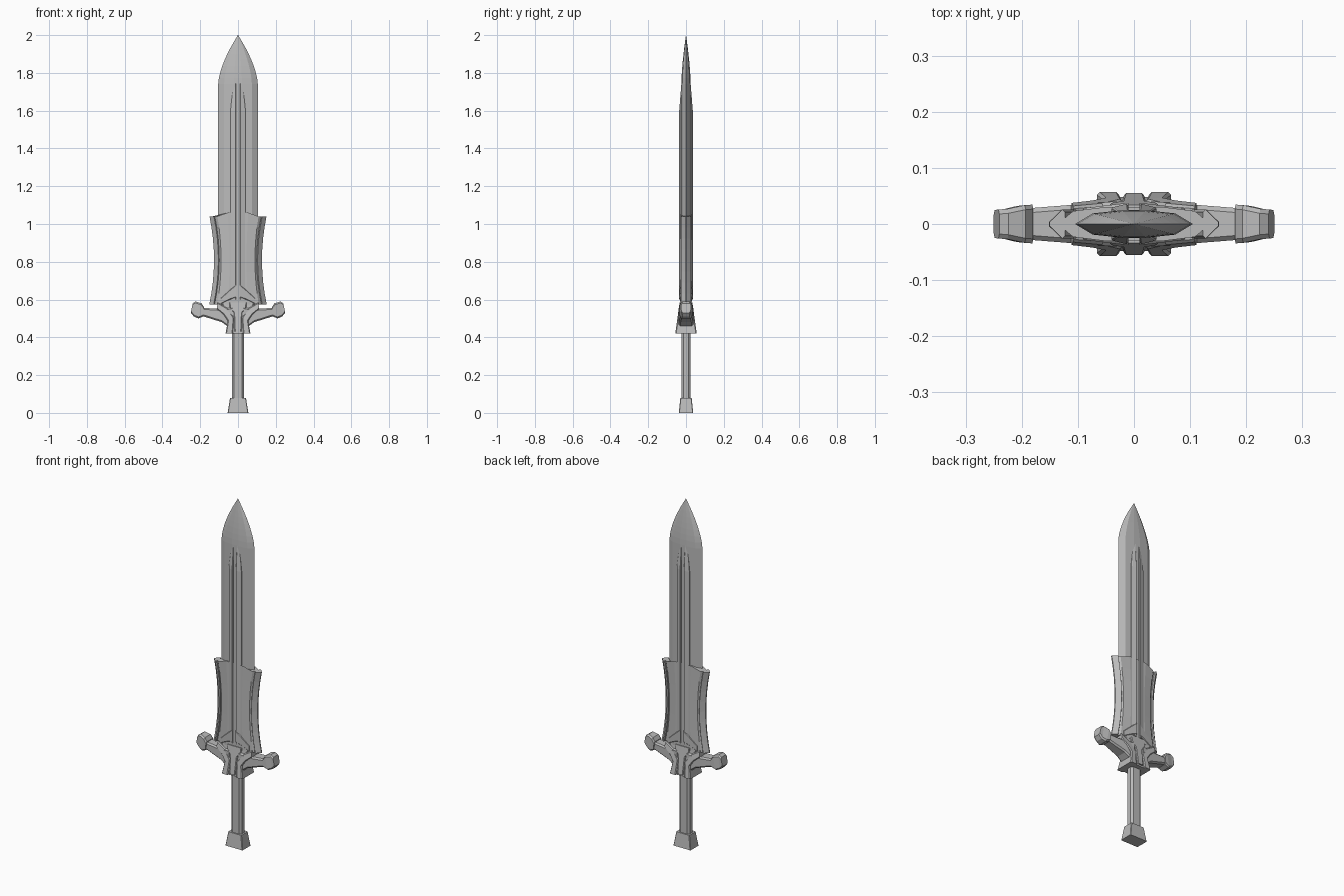
import bpy
import bmesh
from mathutils import Vector

cube = bpy.data.objects.get("Cube")
if cube:
    bpy.data.objects.remove(cube)

# One plain steel grey for the whole sword
grey = (0.5, 0.5, 0.5, 1)
steel = bpy.data.materials.new("steel_grey")
steel.use_nodes = True
steel.diffuse_color = grey
steel.node_tree.nodes["Principled BSDF"].inputs["Base Color"].default_value = grey


def loft(name, rings, mirror=False):
    """Skin closed rings of points, cap both ends, optionally mirror across x."""
    bm = bmesh.new()
    loops = [[bm.verts.new(point) for point in ring] for ring in rings]
    for low, high in zip(loops, loops[1:]):
        for i in range(len(low)):
            bm.faces.new((low[i - 1], low[i], high[i], high[i - 1]))
    bm.faces.new(loops[0])
    bm.faces.new(loops[-1])
    bmesh.ops.recalc_face_normals(bm, faces=bm.faces)
    mesh = bpy.data.meshes.new(name)
    bm.to_mesh(mesh)
    bm.free()
    mesh.materials.append(steel)
    obj = bpy.data.objects.new(name, mesh)
    bpy.context.collection.objects.link(obj)
    if mirror:
        modifier = obj.modifiers.new("Mirror", "MIRROR")
        modifier.use_mirror_merge = False


def bar(name, sections, depth, chamfer=0.005, mirror=True):
    """Chamfered bar through (start, end) lines, with its depth set by a rule."""
    rings = []
    for start, end in sections:
        a = Vector((start[0], 0, start[1]))
        b = Vector((end[0], 0, end[1]))
        span = b - a
        depth_a, depth_b = depth(a.x, a.z), depth(b.x, b.z)
        cut = min(chamfer, span.length * 0.3, depth_a * 0.6, depth_b * 0.6)
        step = span.normalized() * cut
        front = []
        for point, offset, reach in ((a, step, depth_a), (b, -step, depth_b)):
            corner = [point - Vector((0, reach - cut, 0)),
                      point + offset - Vector((0, reach, 0))]
            front += corner if point is a else corner[::-1]
        back = [Vector((p.x, -p.y, p.z)) for p in reversed(front)]
        rings.append(front + back)
    loft(name, rings, mirror)


def upright(name, levels, depth, chamfer):
    """Centred vertical bar from (height, half width) levels."""
    sections = [((-width, z), (width, z)) for z, width in levels]
    bar(name, sections, depth, chamfer, mirror=False)


def plate_ring(width, thick, z, shoulder, crown, rise=0):
    """Cross-section with sharp sides, bevelled shoulders and a flat crown."""
    inner, bevel = width * crown, width * shoulder
    half = [(width, 0, z), (bevel, -thick, z),
            (inner, -thick * 1.3, z + rise), (-inner, -thick * 1.3, z + rise),
            (-bevel, -thick, z)]
    return half + [(-x, -y, height) for x, y, height in half]


# Blade with bevelled edges; its point follows a power curve
blade_half, point_start, tip = 0.105, 1.74, 2
rings = [plate_ring(blade_half, blade_half * 0.18, 0.5, 0.7, 0.2)]
steps = 8
for i in range(steps + 1):
    s = i / steps
    width = max(blade_half * (1 - s ** 1.6), 0.001)
    z = point_start + s * (tip - point_start)
    rings.append(plate_ring(width, width * 0.18, z, 0.7, 0.2))
loft("blade", rings)

# Long ribs either side of the central groove, thinning toward the point
rib_inner, rib_outer = 0.01, 0.04
rib_lines = [((rib_inner, z), (outer, z)) for z, outer in
             ((0.6, rib_outer), (1.6, rib_outer), (1.84, rib_inner * 1.4))]
bar("blade_rib", rib_lines,
    lambda x, z: 0.036 - 0.2 * (x - rib_inner) - max(z - 1.6, 0) * 0.08, 0.003)


# Sleeve around the lower blade and the fins that follow its waist
def waist(z):
    return 0.127 + 0.45 * (z - 0.81) ** 2


sleeve_bottom, sleeve_top = 0.575, 1.04
heights = [sleeve_bottom + (sleeve_top - sleeve_bottom) * i / steps for i in range(steps + 1)]
loft("blade_sleeve", [plate_ring(waist(z) - 0.015, 0.023, z, 0.8, 0.4,
                                 rise=0.02 if z == heights[-1] else 0)
                      for z in heights])
bar("sleeve_fin", [((waist(z) - 0.028, z), (waist(z), z)) for z in heights],
    lambda x, z: 0.026 if x < waist(z) - 0.01 else 0.008)

# Chevrons where the ribs meet the guard
bar("rib_chevron", [((rib_inner, 0.61), (rib_inner, 0.68)),
                    ((rib_outer, 0.6), (rib_outer, 0.655)),
                    ((0.09, 0.575), (0.09, 0.61))],
    lambda x, z: 0.039 - 0.12 * x)


# Guard parts get deeper toward the grip and thinner toward the arm tips
def flare(x, z):
    return 0.12 - 0.15 * z


def taper(x, z):
    return 0.043 - 0.08 * x


guard_bottom, guard_top = 0.42, 0.585
upright("guard_core", [(guard_bottom, 0.055), (0.5, 0.06), (guard_top, 0.09)],
        lambda x, z: flare(x, z) * 0.85, 0.008)
bar("guard_arm", [((0.03, 0.44), (0.03, 0.56)),
                  ((0.085, 0.48), (0.085, 0.55)),
                  ((0.19, 0.513), (0.185, 0.556))], taper, 0.008)
bar("guard_tip", [((0.185, 0.51), (0.18, 0.56)),
                  ((0.21, 0.5), (0.193, 0.58)),
                  ((0.234, 0.51), (0.224, 0.59)),
                  ((0.25, 0.53), (0.24, 0.58))],
    lambda x, z: taper(x, z) + (0.006 if x < 0.22 else 0.002), 0.008)

# Y-shaped brackets and the keystone between them
bar("guard_bracket", [((0.027, guard_bottom), (0.066, guard_bottom)),
                      ((0.021, 0.505), (0.054, 0.487)),
                      ((0.056, 0.555), (0.076, 0.52)),
                      ((0.108, guard_top), (0.112, 0.55))], flare)
upright("guard_keystone", [(0.43, 0.018), (0.53, 0.022), (0.56, 0.044), (guard_top, 0.046)],
        lambda x, z: flare(x, z) * 0.9 + 0.005, 0.004)

# Grip and flared pommel
upright("grip", [(0.07, 0.033), (0.43, 0.033)], lambda x, z: 0.023, 0.011)
upright("pommel", [(0, 0.055), (0.08, 0.042)], lambda x, z: 0.038 - 0.1 * z, 0.003)
